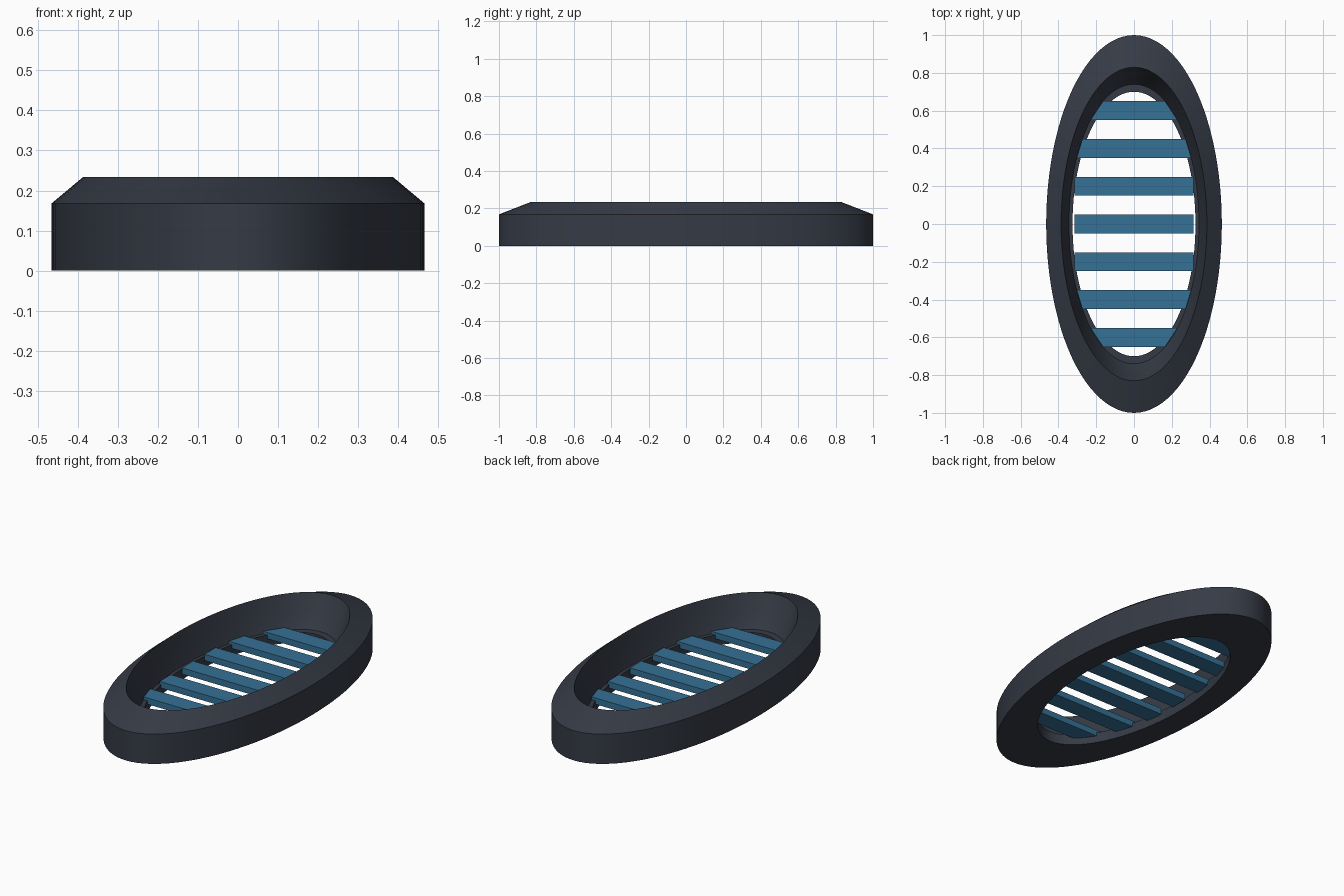
import bpy, bmesh
from math import cos, sin, pi, sqrt, radians

if "Cube" in bpy.data.objects:
    bpy.data.objects.remove(bpy.data.objects["Cube"])

ASPECT = 0.465   # width of the oval relative to its length
SEGMENTS = 96


def make_material(name, color):
    mat = bpy.data.materials.new(name)
    mat.use_nodes = True
    mat.diffuse_color = color
    mat.node_tree.nodes["Principled BSDF"].inputs["Base Color"].default_value = color
    return mat


def make_object(name, bm, mat):
    bmesh.ops.recalc_face_normals(bm, faces=bm.faces)
    mesh = bpy.data.meshes.new(name)
    bm.to_mesh(mesh)
    bm.free()
    mesh.materials.append(mat)
    obj = bpy.data.objects.new(name, mesh)
    bpy.context.collection.objects.link(obj)
    return obj


slate = make_material("dark slate", (0.036, 0.043, 0.060, 1))
blue = make_material("steel blue", (0.036, 0.165, 0.300, 1))

# Oval frame: a closed profile (radius, height) swept around the ellipse
profile = [(1, 0), (1, 0.168), (0.83, 0.234), (0.79, 0.15),
           (0.75, 0.075), (0.74, 0.06), (0.70, 0.06), (0.70, 0)]
bm = bmesh.new()
rings = []
for i in range(SEGMENTS):
    a = 2 * pi * i / SEGMENTS
    rings.append([bm.verts.new((r * ASPECT * cos(a), r * sin(a), z)) for r, z in profile])
for i, ring in enumerate(rings):
    following = rings[(i + 1) % SEGMENTS]
    for j in range(len(profile)):
        k = (j + 1) % len(profile)
        bm.faces.new((ring[j], following[j], following[k], ring[k]))
frame = make_object("oval_frame", bm, slate)
bpy.context.view_layer.objects.active = frame
frame.select_set(True)
bpy.ops.object.shade_smooth_by_angle(angle=radians(20))
frame.select_set(False)

# Cross slats: flat bars whose ends follow the oval
HALF_DEPTH, HALF_LENGTH, END_RADIUS = 0.05, 0.315, 0.74
BOTTOM, TOP = 0.04, 0.075


def half_width(y):
    return min(HALF_LENGTH, ASPECT * sqrt(END_RADIUS ** 2 - y ** 2))


for n in range(-3, 4):
    front, back = n * 0.2 - HALF_DEPTH, n * 0.2 + HALF_DEPTH
    bm = bmesh.new()
    outline = [(-half_width(front), front), (half_width(front), front),
               (half_width(back), back), (-half_width(back), back)]
    base = bm.faces.new([bm.verts.new((x, y, BOTTOM)) for x, y in outline])
    extruded = bmesh.ops.extrude_face_region(bm, geom=[base])["geom"]
    lifted = [g for g in extruded if isinstance(g, bmesh.types.BMVert)]
    bmesh.ops.translate(bm, verts=lifted, vec=(0, 0, TOP - BOTTOM))
    make_object("cross_slat", bm, blue)
